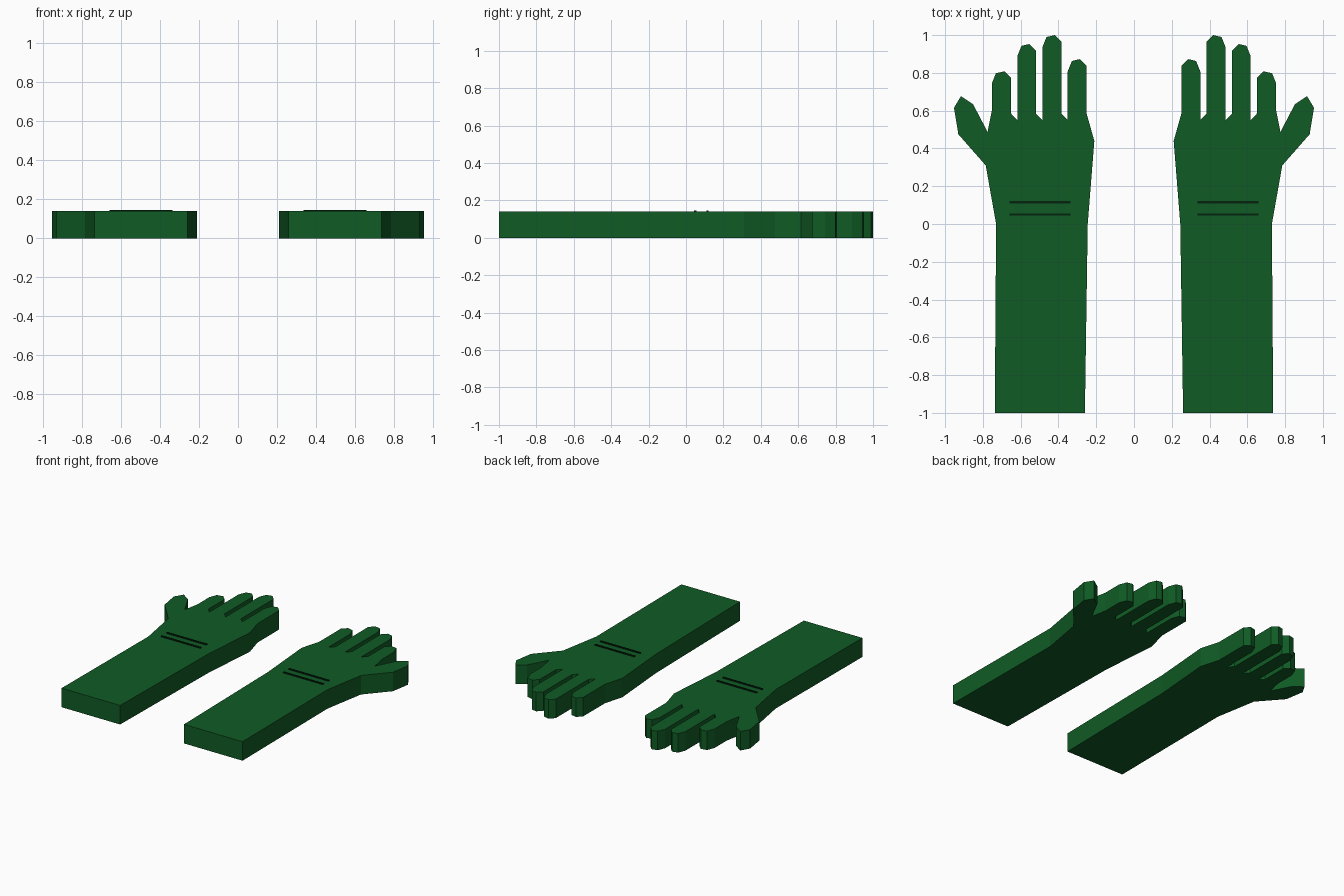
import bpy, bmesh

if "Cube" in bpy.data.objects:
    bpy.data.objects.remove(bpy.data.objects["Cube"])

THICK = 0.14


def material(name, rgb):
    m = bpy.data.materials.new(name)
    m.diffuse_color = (*rgb, 1)
    m.use_nodes = True
    m.node_tree.nodes["Principled BSDF"].inputs["Base Color"].default_value = m.diffuse_color
    return m


green = material("deep_green", (0.005, 0.105, 0.018))
dark = material("dark_green", (0.001, 0.016, 0.004))


def slab(name, outline, z0, z1, mat):
    """Extrude a flat outline from z0 to z1."""
    bm = bmesh.new()
    face = bm.faces.new([bm.verts.new((x, y, z0)) for x, y in outline])
    ext = bmesh.ops.extrude_face_region(bm, geom=[face], use_keep_orig=True)
    for v in ext["geom"]:
        if isinstance(v, bmesh.types.BMVert):
            v.co.z = z1
    bmesh.ops.recalc_face_normals(bm, faces=bm.faces)
    mesh = bpy.data.meshes.new(name)
    bm.to_mesh(mesh)
    bm.free()
    mesh.materials.append(mat)
    obj = bpy.data.objects.new(name, mesh)
    bpy.context.collection.objects.link(obj)
    return obj


# forearm and thumb edge
outline = [(0.26, -1), (0.737, -1), (0.73, 0), (0.785, 0.31), (0.93, 0.475),
           (0.953, 0.615), (0.916, 0.677), (0.852, 0.634), (0.775, 0.487)]

# fingers, index to little: outer x, inner x, base y, tip y
fingers = [(0.753, 0.651, 0.60, 0.808), (0.618, 0.519, 0.55, 0.953),
           (0.485, 0.385, 0.55, 1.0), (0.351, 0.251, 0.55, 0.873)]
for outer, inner, base, tip in fingers:
    outline += [(outer, base), (outer, tip - 0.065), (outer - 0.022, tip - 0.01),
                (inner + 0.035, tip), (inner, tip - 0.035), (inner, 0.585)]

# little-finger side of the palm and wrist
outline += [(0.21, 0.44), (0.245, 0)]

for side, s in (("right", 1), ("left", -1)):
    slab(f"{side}_hand_and_forearm", [(s * x, y) for x, y in outline], 0, THICK, green)
    # thin wrist crease plates
    for i, y in enumerate((0.05, 0.115)):
        crease = [(s * x, y + d) for x, d in
                  ((0.335, -0.006), (0.66, -0.006), (0.66, 0.006), (0.335, 0.006))]
        slab(f"{side}_wrist_crease_{i + 1}", crease, THICK - 0.001, THICK + 0.007, dark)
